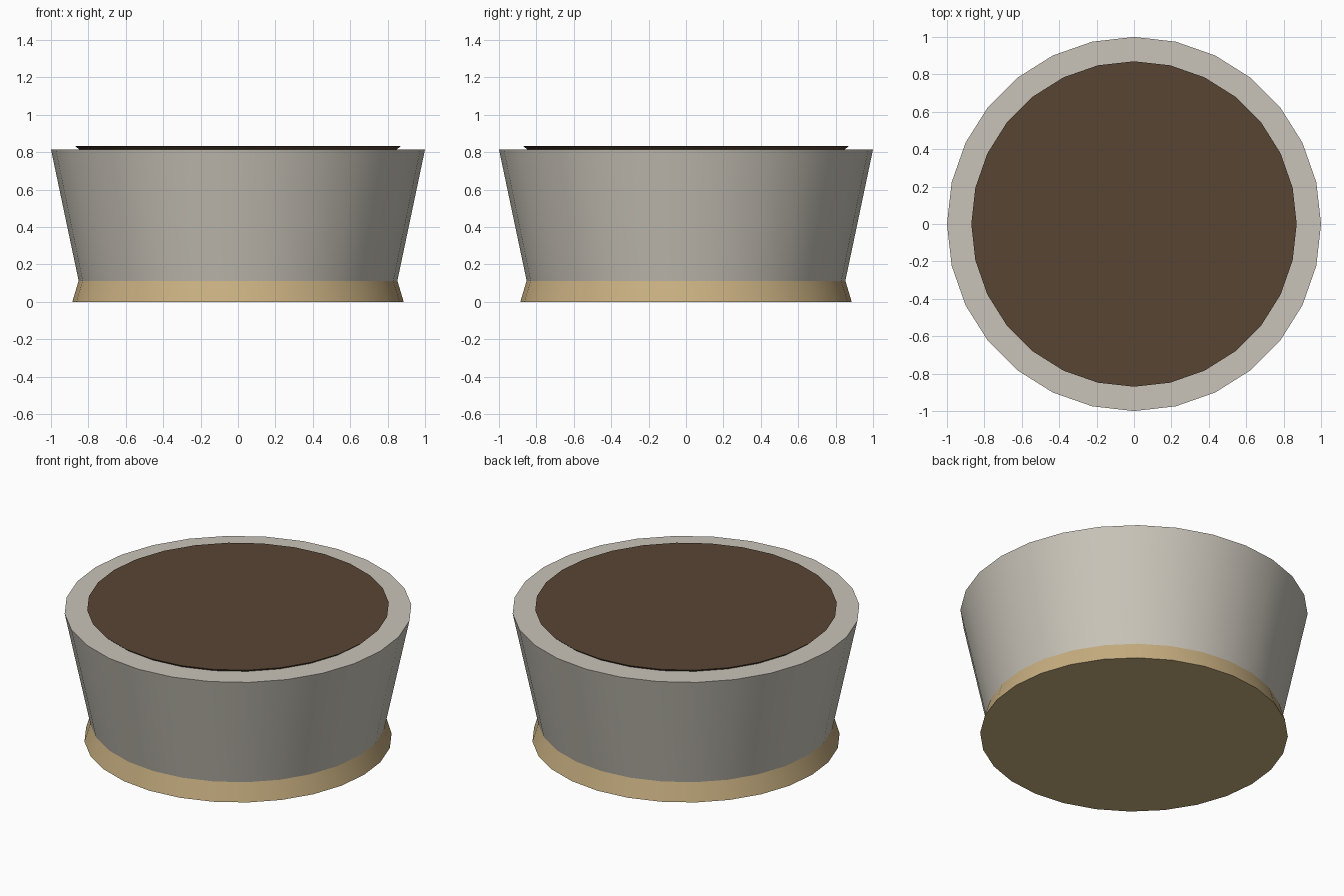
import bpy
import math

cube = bpy.data.objects.get("Cube")
if cube:
    bpy.data.objects.remove(cube, do_unlink=True)

SIDES = 28


def material(name, rgb):
    mat = bpy.data.materials.new(name)
    mat.use_nodes = True
    mat.diffuse_color = (*rgb, 1)
    mat.node_tree.nodes["Principled BSDF"].inputs["Base Color"].default_value = (*rgb, 1)
    return mat


def tapered_disc(name, bottom, top, mat):
    """Closed round part between two (radius, height) rings."""
    (r1, z1), (r2, z2) = bottom, top
    bpy.ops.mesh.primitive_cone_add(vertices=SIDES, radius1=r1, radius2=r2,
                                    depth=z2 - z1, location=(0, 0, (z1 + z2) / 2))
    obj = bpy.context.object
    obj.name = name
    obj.data.materials.append(mat)
    bpy.ops.object.shade_smooth_by_angle(angle=math.radians(30))
    return obj


stone = material("pale stone", (0.584, 0.552, 0.485))
sand = material("sandy tan", (0.58, 0.43, 0.22))
earth = material("dark earth", (0.098, 0.060, 0.034))

# Flared foot, bowl wall with flat rim, and thin soil layer on top
tapered_disc("foot", (0.886, 0), (0.852, 0.113), sand)
tapered_disc("bowl", (0.852, 0.113), (1.0, 0.816), stone)
tapered_disc("soil", (0.85, 0.816), (0.87, 0.833), earth)
